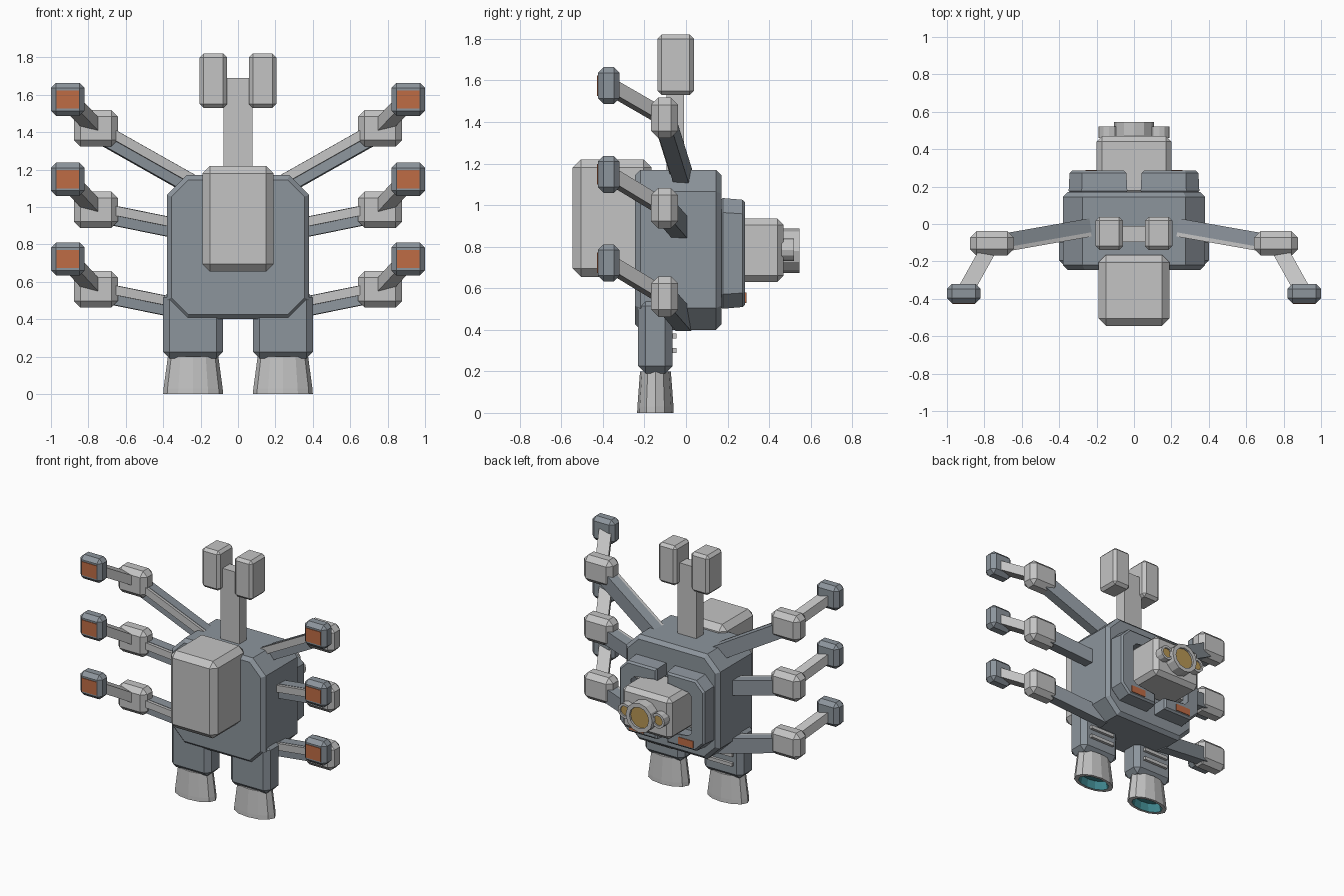
import bpy, bmesh, math
from mathutils import Vector, Matrix

if "Cube" in bpy.data.objects:
    bpy.data.objects.remove(bpy.data.objects["Cube"])


def material(name, rgb):
    m = bpy.data.materials.new(name)
    m.diffuse_color = (*rgb, 1)
    m.use_nodes = True
    m.node_tree.nodes["Principled BSDF"].inputs["Base Color"].default_value = m.diffuse_color
    return m


LIGHT = material("light_grey", (0.55, 0.55, 0.55))
BLUE = material("blue_grey", (0.265, 0.30, 0.335))
ORANGE = material("orange", (0.52, 0.15, 0.06))
AMBER = material("amber_glass", (0.48, 0.31, 0.09))
TEAL = material("teal_glow", (0.05, 0.24, 0.27))


def finish(name, bm, mat, matrix=None):
    if matrix:
        bm.transform(matrix)
    bmesh.ops.recalc_face_normals(bm, faces=bm.faces[:])
    me = bpy.data.meshes.new(name)
    bm.to_mesh(me)
    bm.free()
    me.materials.append(mat)
    ob = bpy.data.objects.new(name, me)
    bpy.context.collection.objects.link(ob)
    return ob


def box(name, lo, hi, mat, bevel=0.0, matrix=None):
    """Chamfered box between two corners."""
    lo, hi = Vector(lo), Vector(hi)
    bm = bmesh.new()
    bmesh.ops.create_cube(bm, size=1)
    for v in bm.verts:
        v.co = (lo + hi) / 2 + Vector(a * b for a, b in zip(v.co, hi - lo))
    if bevel:
        bmesh.ops.bevel(bm, geom=bm.edges[:], offset=bevel, segments=1,
                        affect='EDGES', profile=0.5)
    return finish(name, bm, mat, matrix)


def centred(name, c, size, mat, bevel=0.0):
    c, s = Vector(c), Vector(size) / 2
    return box(name, c - s, c + s, mat, bevel)


def beam(name, a, b, w, h, mat, dy=0.0, dz=0.0):
    """Straight bar from a to b, kept upright."""
    a, b = Vector(a), Vector(b)
    x = (b - a).normalized()
    y = Vector((0, 0, 1)).cross(x).normalized()
    z = x.cross(y)
    m = Matrix((x, y, z)).transposed().to_4x4()
    m.translation = a
    side = 1 if b.x > a.x else -1
    return box(name, (0, side * dy - w / 2, dz - h / 2),
               ((b - a).length, side * dy + w / 2, dz + h / 2), mat, 0, m)


def prism(name, pts, y0, y1, mat, bevel=0.0, taper=1.0):
    """Extrude an (x, z) outline along y, shrinking it at the far end."""
    bm = bmesh.new()
    cx = sum(p[0] for p in pts) / len(pts)
    cz = sum(p[1] for p in pts) / len(pts)
    f0 = [bm.verts.new((x, y0, z)) for x, z in pts]
    f1 = [bm.verts.new((cx + (x - cx) * taper, y1, cz + (z - cz) * taper)) for x, z in pts]
    n = len(pts)
    bm.faces.new(f0)
    bm.faces.new(f1[::-1])
    for i in range(n):
        bm.faces.new((f0[i], f0[(i + 1) % n], f1[(i + 1) % n], f1[i]))
    if bevel:
        caps = [e for e in bm.edges if abs(e.verts[0].co.y - e.verts[1].co.y) < 1e-5]
        bmesh.ops.bevel(bm, geom=caps, offset=bevel, segments=1, affect='EDGES', profile=0.5)
    return finish(name, bm, mat)


def lathe(name, profile, mats, matrix, n=12, core=()):
    """Spin (radius, height) points; the bands listed in core use mats[1]."""
    bm = bmesh.new()
    rings = [[bm.verts.new((r * math.cos(2 * math.pi * i / n),
                            r * math.sin(2 * math.pi * i / n), h)) for i in range(n)]
             for r, h in profile]
    for k in range(len(rings) - 1):
        for i in range(n):
            j = (i + 1) % n
            f = bm.faces.new((rings[k][i], rings[k][j], rings[k + 1][j], rings[k + 1][i]))
            f.material_index = int(k in core)
    bm.faces.new(rings[0])
    bm.faces.new(rings[-1]).material_index = 1
    ob = finish(name, bm, mats[0], matrix)
    ob.data.materials.append(mats[1])
    return ob


# Torso, chest block and mast
c = 0.105
prism("torso", [(-.38, .4 + c), (-.38 + c, .4), (.38 - c, .4), (.38, .4 + c),
                (.38, 1.17 - c), (.38 - c, 1.17), (-.38 + c, 1.17), (-.38, 1.17 - c)],
      -.245, .17, BLUE, .025)
box("chest_block", (-.19, -.545, .655), (.19, -.165, 1.22), LIGHT, .04)
box("mast", (-.077, -.095, 1.1), (.077, -.01, 1.69), LIGHT)

# Back unit with sight lenses
box("back_unit", (-.2, .15, .63), (.2, .47, .935), LIGHT, .03)
BACK = Matrix.Rotation(-math.pi / 2, 4, 'X')
lathe("main_lens", [(.108, 0), (.108, .085), (.078, .085), (.078, .07)], (LIGHT, AMBER),
      Matrix.Translation((0, .46, .78)) @ BACK)

for s, side in ((-1, "left"), (1, "right")):
    # Mast pods
    box(f"{side}_pod", (s * .132 - .073, -.138, 1.53), (s * .132 + .073, .038, 1.82), LIGHT, .02)

    # Small lens beside the main one
    lathe(f"{side}_small_lens", [(.054, 0), (.054, .06), (.036, .06), (.036, .05)],
          (LIGHT, AMBER), Matrix.Translation((s * .135, .46, .785)) @ BACK)

    # Back bracket, orange marker and vent slats
    outline = [(.035, .5), (.28, .5), (.35, .57), (.35, .965), (.28, 1.035), (.035, 1.035),
               (.035, .945), (.225, .945), (.26, .91), (.26, .625), (.225, .59), (.035, .59)]
    prism(f"{side}_bracket", [(s * x, z) for x, z in outline], .165, .285, BLUE, .012, .96)
    centred(f"{side}_marker", (s * .2, .286, .555), (.12, .008, .05), ORANGE)
    for i in range(6):
        centred(f"{side}_vent_{i}", (s * .225, .19, .645 + i * .05), (.075, .06, .022), LIGHT)

    # Leg, rear slats and flared foot nozzle
    box(f"{side}_leg", (s * .24 - .16, -.23, .19), (s * .24 + .16, -.065, .55), BLUE, .035)
    for z in (.3, .37):
        centred(f"{side}_leg_slat", (s * .24, -.058, z), (.2, .025, .025), LIGHT)
    squash = Matrix.Diagonal((1, .55, 1, 1))
    lathe(f"{side}_foot", [(.135, .2), (.158, .03), (.16, 0), (.125, 0), (.11, .06)],
          (LIGHT, TEAL), Matrix.Translation((s * .24, -.147, 0)) @ squash, core=(3,))

    # Three arms per side
    for k, (z0, ze, zh) in enumerate(((.445, .56, .722), (.87, .985, 1.148), (1.12, 1.42, 1.575))):
        n = f"{side}_arm_{k + 1}"
        elbow, hand = (s * .76, -.103, ze), (s * .91, -.372, zh)
        root, tip = (s * .25, -.01, z0), (s * .76, -.1, ze - .012)
        beam(n + "_upper", root, tip, .075, .105, BLUE)
        beam(n + "_upper_strip", root, tip, .03, .05, LIGHT, -.045, .025)
        centred(n + "_elbow", elbow, (.235, .13, .195), LIGHT, .035)
        beam(n + "_forearm", elbow, hand, .085, .065, LIGHT)
        centred(n + "_hand", hand, (.18, .105, .178), BLUE, .028)
        centred(n + "_pad", (hand[0], -.425, zh), (.122, .008, .098), ORANGE)
